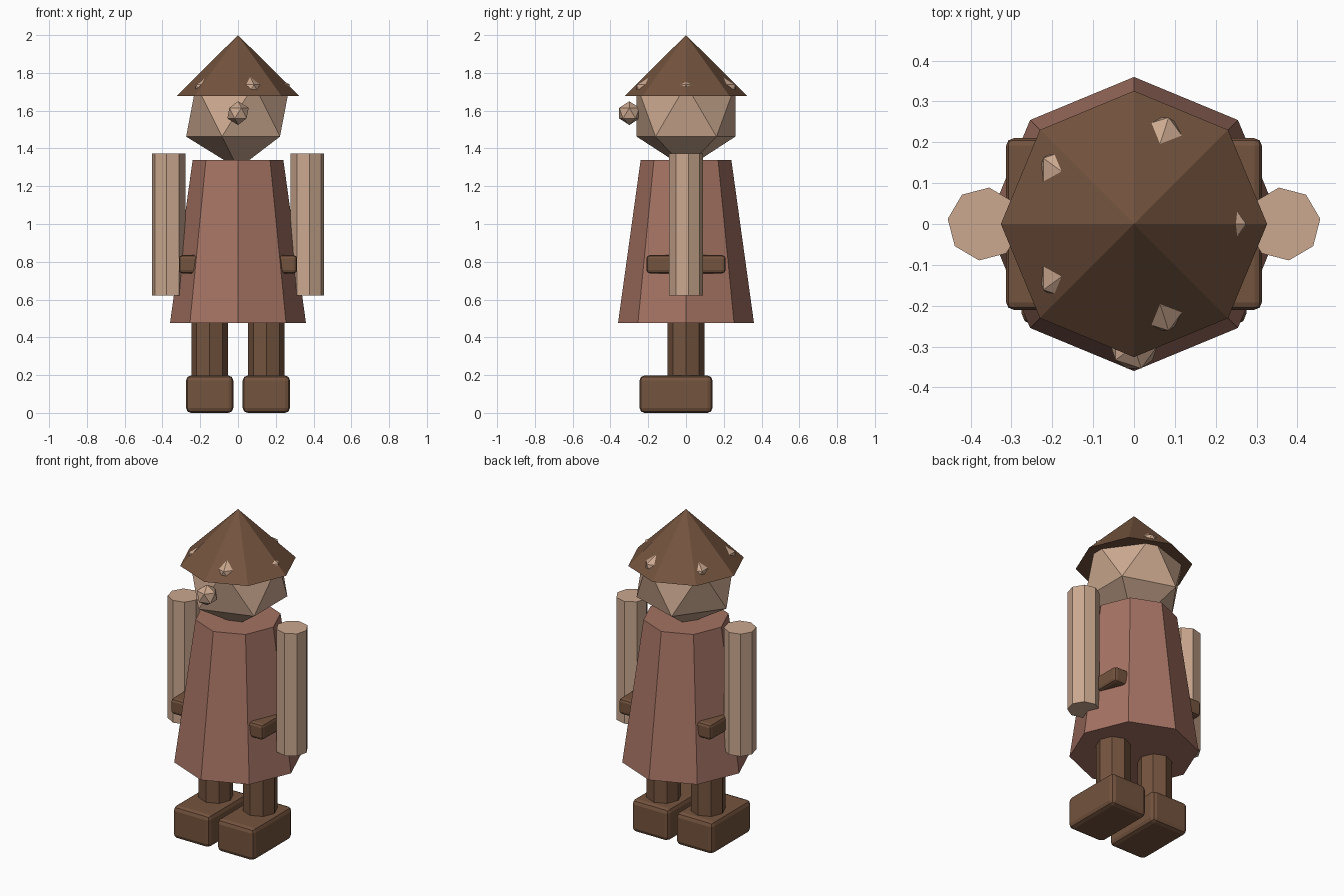
import bpy, math

if "Cube" in bpy.data.objects:
    bpy.data.objects.remove(bpy.data.objects["Cube"])


def material(name, rgb):
    m = bpy.data.materials.new(name)
    m.diffuse_color = (*rgb, 1)
    m.use_nodes = True
    m.node_tree.nodes["Principled BSDF"].inputs["Base Color"].default_value = m.diffuse_color
    return m


BROWN = material("dark_brown", (0.174, 0.087, 0.048))
RED = material("dusty_red", (0.376, 0.171, 0.125))
SKIN = material("tan_skin", (0.597, 0.392, 0.275))


def finish(name, mat):
    ob = bpy.context.object
    ob.name = name
    ob.data.materials.append(mat)
    return ob


def taper(name, mat, x, z0, z1, r0, r1, turn=0):
    """Eight-sided closed cylinder or cone with a corner pointing along x."""
    bpy.ops.mesh.primitive_cone_add(vertices=8, radius1=r0, radius2=r1, depth=z1 - z0,
                                    location=(x, 0, (z0 + z1) / 2),
                                    rotation=(0, 0, math.radians(turn)))
    return finish(name, mat)


def ball(name, mat, loc, r):
    bpy.ops.mesh.primitive_ico_sphere_add(subdivisions=1, radius=r, location=loc)
    return finish(name, mat)


def rounded_box(name, mat, loc, size, bevel):
    bpy.ops.mesh.primitive_cube_add(size=1, location=loc)
    ob = finish(name, mat)
    ob.scale = size
    bpy.ops.object.transform_apply(location=False, rotation=False, scale=True)
    mod = ob.modifiers.new("bevel", 'BEVEL')
    mod.width = bevel
    mod.segments = 2
    return ob


# Clothing: flared coat, belt block showing only at the coat's sides, pointed hat
taper("coat", RED, 0, 0.475, 1.34, 0.36, 0.24)
rounded_box("belt", BROWN, (0, 0, 0.787), (0.626, 0.42, 0.096), 0.018)
taper("hat", BROWN, 0, 1.677, 2.0, 0.326, 0)

# Head (its upper corners poke through the hat) and nose
ball("head", SKIN, (0, 0, 1.6), 0.307)
ball("nose", SKIN, (0, -0.3, 1.587), 0.063)

# Paired limbs
for side, s in (("left", -1), ("right", 1)):
    taper(side + "_arm", SKIN, s * 0.367, 0.622, 1.372, 0.09, 0.09, turn=s * 8)
    taper(side + "_leg", BROWN, s * 0.15, 0.12, 0.56, 0.097, 0.097)
    rounded_box(side + "_foot", BROWN, (s * 0.15, -0.053, 0.099), (0.25, 0.386, 0.198), 0.026)
